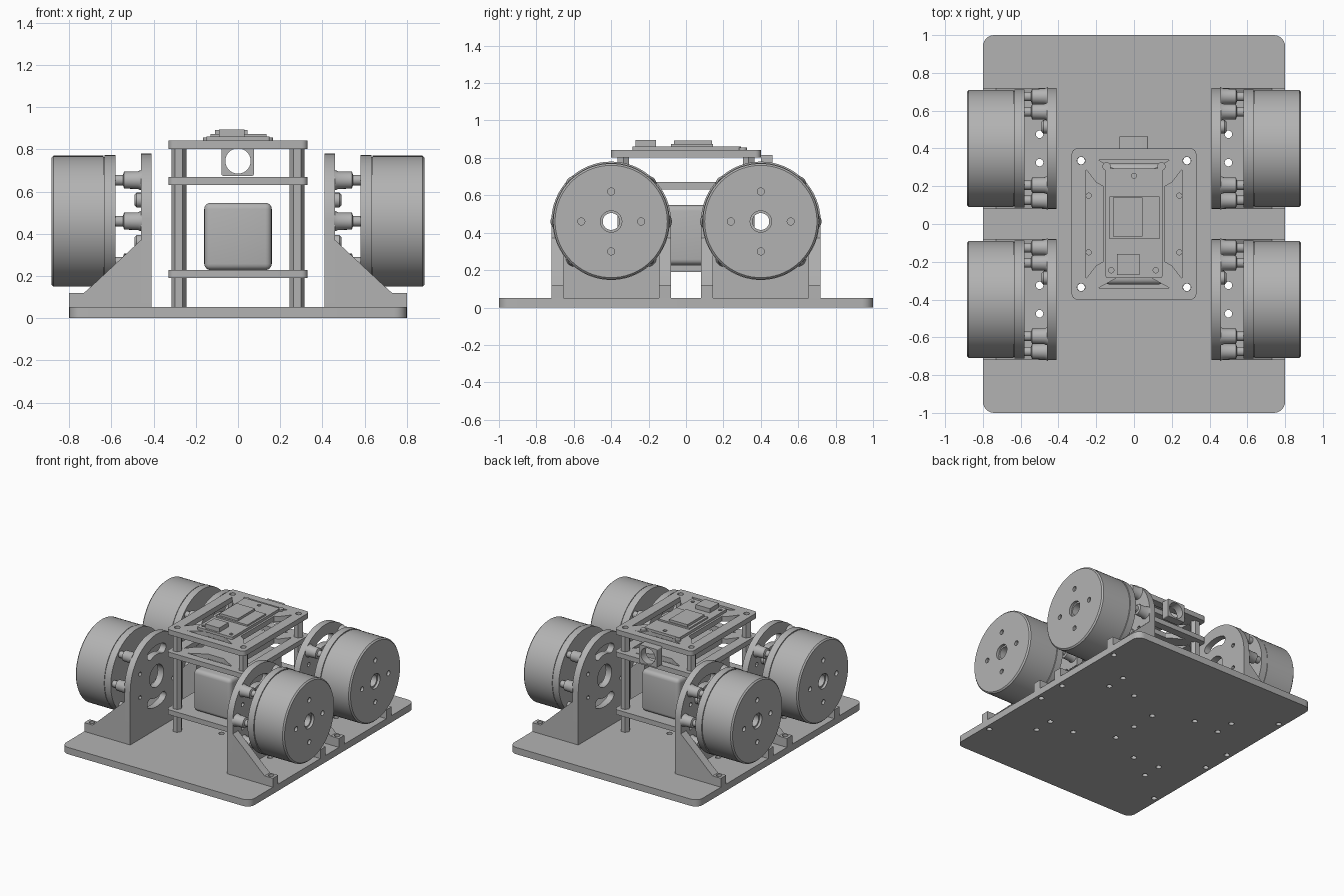
import bpy, bmesh
from math import sin, cos, pi, radians
from mathutils import Matrix, Vector

cube = bpy.data.objects.get("Cube")
if cube:
    bpy.data.objects.remove(cube)

grey = bpy.data.materials.new("machined_grey")
grey.use_nodes = True
COLOUR = (0.45, 0.45, 0.45, 1)
grey.diffuse_color = COLOUR
grey.node_tree.nodes["Principled BSDF"].inputs["Base Color"].default_value = COLOUR

# Local (u, v, w) axes to world axes
FLAT = Matrix()
SIDE = Matrix(((0, 0, 1, 0), (1, 0, 0, 0), (0, 1, 0, 0), (0, 0, 0, 1)))   # u=y v=z w=x
FRONT = Matrix(((1, 0, 0, 0), (0, 0, 1, 0), (0, 1, 0, 0), (0, 0, 0, 1)))  # u=x v=z w=y


def finish(name, bm, matrix=FLAT):
    bm.transform(matrix)
    bmesh.ops.remove_doubles(bm, verts=bm.verts, dist=1e-5)
    bmesh.ops.recalc_face_normals(bm, faces=bm.faces)
    mesh = bpy.data.meshes.new(name)
    bm.to_mesh(mesh)
    bm.free()
    mesh.materials.append(grey)
    ob = bpy.data.objects.new(name, mesh)
    bpy.context.collection.objects.link(ob)
    bpy.ops.object.select_all(action='DESELECT')
    ob.select_set(True)
    bpy.context.view_layer.objects.active = ob
    bpy.ops.object.shade_smooth_by_angle(angle=radians(30))
    return ob


def circle(u, v, r, n=24, start=0.0):
    return [(u + r * cos(start + 2 * pi * i / n), v + r * sin(start + 2 * pi * i / n)) for i in range(n)]


def arc(u, v, r, a, b, n=8):
    return [(u + r * cos(a + (b - a) * i / n), v + r * sin(a + (b - a) * i / n)) for i in range(n + 1)]


def rounded(u0, u1, v0, v1, r):
    corners = ((u1 - r, v1 - r), (u0 + r, v1 - r), (u0 + r, v0 + r), (u1 - r, v0 + r))
    return [p for k, (u, v) in enumerate(corners) for p in arc(u, v, r, k * pi / 2, (k + 1) * pi / 2, 6)]


def arc_slot(u, v, r, half_width, a, b):
    mid = [(u + r * cos(t), v + r * sin(t)) for t in (a, b)]
    return (arc(u, v, r + half_width, a, b, 12) + arc(*mid[1], half_width, b, b + pi)[1:-1]
            + arc(u, v, r - half_width, b, a, 12) + arc(*mid[0], half_width, a + pi, a + 2 * pi)[1:-1])


def plate(name, outlines, w0, w1, matrix=FLAT):
    """Extrude a filled outline; the later outlines are holes in the first."""
    curve = bpy.data.curves.new(name, 'CURVE')
    curve.dimensions = '2D'
    curve.fill_mode = 'BOTH'
    curve.extrude = (w1 - w0) / 2
    for pts in outlines:
        sp = curve.splines.new('POLY')
        sp.points.add(len(pts) - 1)
        for p, (u, v) in zip(sp.points, pts):
            p.co = (u, v, 0, 1)
        sp.use_cyclic_u = True
    temp = bpy.data.objects.new(name, curve)
    bpy.context.collection.objects.link(temp)
    mesh = bpy.data.meshes.new_from_object(temp.evaluated_get(bpy.context.evaluated_depsgraph_get()))
    bm = bmesh.new()
    bm.from_mesh(mesh)
    bpy.data.objects.remove(temp)
    bpy.data.curves.remove(curve)
    bpy.data.meshes.remove(mesh)
    return finish(name, bm, matrix @ Matrix.Translation((0, 0, (w0 + w1) / 2)))


def lathe(name, profile, matrix, steps=64, closed=False):
    """Spin (radius, height) points about the local w axis."""
    bm = bmesh.new()
    verts = [bm.verts.new((r, 0, h)) for r, h in profile]
    pairs = list(zip(verts, verts[1:])) + ([(verts[-1], verts[0])] if closed else [])
    edges = [bm.edges.new(p) for p in pairs]
    bmesh.ops.spin(bm, geom=verts + edges, cent=(0, 0, 0), axis=(0, 0, 1), angle=2 * pi,
                   steps=steps, use_merge=True)
    return finish(name, bm, matrix)


def box(name, x0, x1, y0, y1, z0, z1, bevel=0.0):
    bm = bmesh.new()
    bmesh.ops.create_cube(bm, size=1)
    bm.transform(Matrix.Translation(((x0 + x1) / 2, (y0 + y1) / 2, (z0 + z1) / 2))
                 @ Matrix.Diagonal((x1 - x0, y1 - y0, z1 - z0, 1)))
    if bevel:
        bmesh.ops.bevel(bm, geom=bm.edges[:], offset=bevel, segments=4, profile=0.5, affect='EDGES')
    return finish(name, bm)


# Base plate with bolt holes
posts = [(x, y) for x in (-0.28, 0.28) for y in (-0.335, 0.335)]
base_holes = posts + [(0, 0), (0, 0.2), (0, -0.2)]
for x in (-1, 1):
    for y in (-0.4, 0.4):
        base_holes += [(x * 0.5, y - 0.075), (x * 0.5, y + 0.075), (x * 0.76, y - 0.285), (x * 0.76, y + 0.285)]
plate("base_plate", [rounded(-0.8, 0.8, -1, 1, 0.06)] + [circle(x, y, 0.02, 16) for x, y in base_holes], 0, 0.052)

# Four drive units: bracket, standoffs and drum motor
AXLE = 0.46
for side, side_name in ((1, "left"), (-1, "right")):
    for y, end in ((-0.4, "front"), (0.4, "rear")):
        tag = f"{side_name}_{end}"
        place = Matrix.Diagonal((side, 1, 1, 1)) @ Matrix.Translation((0, y, 0))
        arch = [(-0.32, 0.052), (0.32, 0.052)] + arc(0, AXLE, 0.32, 0, pi, 32)
        holes = [circle(0, AXLE, 0.085, 32)]
        holes += [arc_slot(0, AXLE, 0.2, 0.035, m - 0.4, m + 0.4) for m in (pi / 2, 3 * pi / 2)]
        holes += [circle(u, AXLE + v, 0.016, 12) for u in (-0.2, 0.2) for v in (-0.09, 0.09)]
        plate(f"{tag}_bracket", [arch] + holes, 0.41, 0.46, place @ SIDE)

        # Gussets that run out into bolt-down feet
        for k in (-1, 1):
            gusset = [(0.455, 0.052), (0.68, 0.052), (0.68, 0.165), (0.455, 0.375)]
            a, b = sorted((k * 0.255, k * 0.32))
            plate(f"{tag}_gusset", [gusset], a, b, place @ FRONT)
            u0, u1 = a, b
            foot = [(0.68, u0), (0.8, u0), (0.8, u1), (0.68, u1)]
            plate(f"{tag}_foot", [foot, circle(0.76, k * 0.285, 0.02, 16)], 0.052, 0.12, place)
            toe = [(0.68, 0.12), (0.73, 0.12), (0.68, 0.165)]
            plate(f"{tag}_toe", [toe], a, b, place @ FRONT)

        # Flared standoffs between bracket and motor
        for i in range(8):
            if i in (2, 6):
                continue
            t = i * pi / 4
            spot = place @ Matrix.Translation((0, 0.275 * cos(t), AXLE + 0.275 * sin(t))) @ SIDE
            lathe(f"{tag}_standoff", [(0, 0.455), (0.05, 0.455), (0.042, 0.475), (0.04, 0.54),
                                      (0.025, 0.545), (0.025, 0.585), (0, 0.585)], spot, 20)
        for v in (-0.1, 0.1):
            spot = place @ Matrix.Translation((0, 0.115, AXLE + v)) @ SIDE
            lathe(f"{tag}_bolt_head", [(0, 0.455), (0.035, 0.455), (0.035, 0.48), (0.025, 0.49), (0, 0.49)], spot, 16)

        # Drum with recessed rear ring and drilled outer face
        axle = place @ Matrix.Translation((0, 0, AXLE)) @ SIDE
        lathe(f"{tag}_drum", [(0.045, 0.58), (0.313, 0.58), (0.313, 0.632), (0.305, 0.632), (0.305, 0.638),
                              (0.31, 0.638), (0.31, 0.875), (0.3, 0.885), (0.29, 0.885), (0.29, 0.865),
                              (0.045, 0.865)], axle, 72, True)
        bolts = [circle(0.16 * cos(t), 0.16 * sin(t), 0.019, 16) for t in (0, pi / 2, pi, 3 * pi / 2)]
        plate(f"{tag}_drum_face", [circle(0, 0, 0.29, 72), circle(0, 0, 0.057, 32)] + bolts, 0.864, 0.885, axle)

# Electronics tower: three decks on hollow hexagonal posts
deck = rounded(-0.33, 0.33, -0.4, 0.4, 0.03)
post_holes = [circle(x, y, 0.021, 16) for x, y in posts]
side_cut = [(0.165, -0.2), (0.2, -0.22), (0.255, -0.29), (0.255, 0.29), (0.2, 0.22), (0.165, 0.2)]
end_cut = [(-0.07, 0.27), (0.07, 0.27), (0.1, 0.29), (0.19, 0.34), (-0.19, 0.34), (-0.1, 0.29)]
frame_cuts = [side_cut, [(-x, y) for x, y in side_cut], end_cut, [(x, -y) for x, y in end_cut]]
small = [circle(x, y, 0.014, 12) for x in (-0.24, 0.24) for y in (-0.15, 0.15)]
plate("lower_deck", [deck] + post_holes + small, 0.19, 0.228)
plate("middle_deck", [deck] + post_holes + frame_cuts, 0.632, 0.67)
plate("top_deck", [deck] + post_holes + frame_cuts, 0.803, 0.842)
for x, y in posts:
    for z0, z1 in ((0.05, 0.192), (0.226, 0.634), (0.668, 0.805)):
        plate("deck_post", [circle(x, y, 0.035, 6), circle(x, y, 0.021, 16)], z0, z1)

# Battery with rounded edges
box("battery", -0.16, 0.16, -0.32, 0.32, 0.228, 0.547, 0.03)

# Control board with its chips and screws
mounts = [circle(x, y, 0.014, 12) for x, y in ((0, 0.255), (-0.12, -0.245), (0.115, -0.245))]
plate("control_board", [rounded(-0.15, 0.15, -0.285, 0.295, 0.01)] + mounts, 0.842, 0.862)
box("processor_base", -0.13, 0.135, -0.08, 0.145, 0.86, 0.874)
box("processor_chip", -0.11, 0.045, -0.065, 0.14, 0.87, 0.892)
box("data_socket", -0.09, 0.03, -0.27, -0.16, 0.86, 0.895)
for x in (-0.145, 0.145):
    lathe("board_screw", [(0, 0.84), (0.022, 0.84), (0.022, 0.856), (0, 0.856)],
          Matrix.Translation((x, 0.305, 0)), 16)

# Rear sensor housing with an open round bore
plate("sensor_housing", [rounded(-0.078, 0.075, 0.675, 0.815, 0.008), circle(0, 0.745, 0.06, 40)],
      0.4, 0.462, FRONT)
